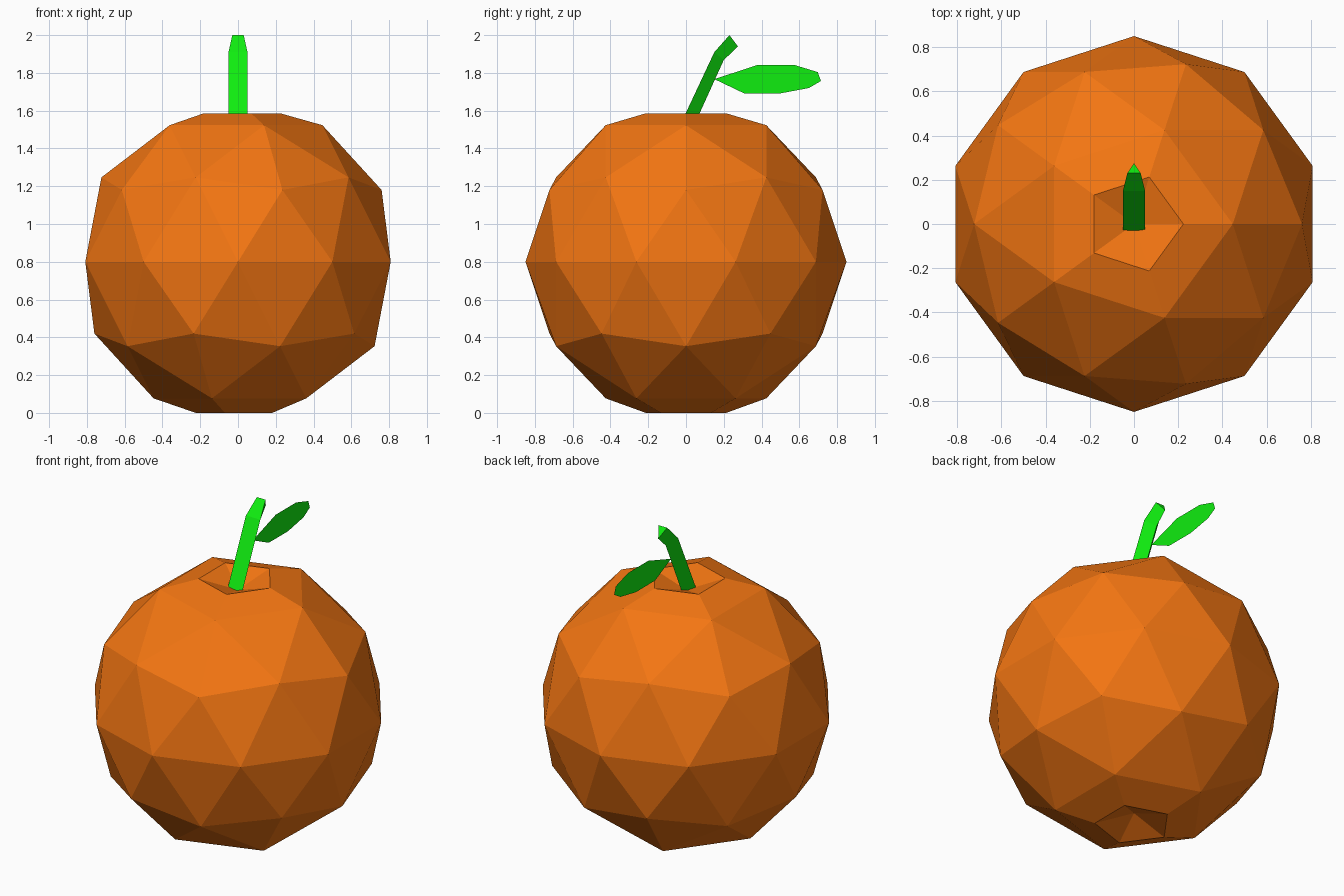
import bpy, bmesh
from mathutils import Matrix

if "Cube" in bpy.data.objects:
    bpy.data.objects.remove(bpy.data.objects["Cube"])


def material(name, color):
    mat = bpy.data.materials.new(name)
    mat.diffuse_color = color
    mat.use_nodes = True
    mat.node_tree.nodes["Principled BSDF"].inputs["Base Color"].default_value = mat.diffuse_color
    return mat


def finish(name, bm, mat):
    bmesh.ops.recalc_face_normals(bm, faces=bm.faces)
    mesh = bpy.data.meshes.new(name)
    bm.to_mesh(mesh)
    bm.free()
    mesh.materials.append(mat)
    obj = bpy.data.objects.new(name, mesh)
    bpy.context.collection.objects.link(obj)
    return obj


orange = material("orange_peel", (0.9, 0.18, 0.006, 1))
green = material("green", (0.005, 0.85, 0.005, 1))

# Fruit: low-poly sphere with a five-sided dimple at each pole
bm = bmesh.new()
bmesh.ops.create_icosphere(bm, subdivisions=2, radius=0.85,
                           matrix=Matrix.Translation((0, 0, 0.8)))
for pick, rim_z, pit_z in ((max, 1.586, 1.515), (min, 0.0, 0.075)):
    pole = pick(bm.verts, key=lambda v: v.co.z)
    bmesh.ops.subdivide_edges(bm, edges=list(pole.link_edges), cuts=1)
    pole = pick(bm.verts, key=lambda v: v.co.z)
    for e in pole.link_edges:
        e.other_vert(pole).co.z = rim_z
    pole.co.z = pit_z
finish("fruit", bm, orange)

# Stem: triangular section (half width, front y, front z, back y, back z)
sections = [(0.05, -0.042, 1.50, 0.033, 1.50),
            (0.05, 0.15, 1.91, 0.20, 1.868),
            (0.03, 0.23, 2.00, 0.275, 1.94)]
bm = bmesh.new()
rings = [[bm.verts.new(p) for p in ((-w, fy, fz), (w, fy, fz), (0, by, bz))]
         for w, fy, fz, by, bz in sections]
for a, b in zip(rings, rings[1:]):
    for i in range(3):
        j = (i + 1) % 3
        bm.faces.new((a[i], a[j], b[j], b[i]))
bm.faces.new(rings[0])
bm.faces.new(rings[-1])
finish("stem", bm, green)

# Leaf: one flat upright blade growing from the back of the stem
outline = [(0.15, 1.767), (0.307, 1.692), (0.497, 1.691), (0.651, 1.72),
           (0.714, 1.757), (0.698, 1.804), (0.577, 1.841), (0.376, 1.841)]
bm = bmesh.new()
bm.faces.new([bm.verts.new((-0.002, y, z)) for y, z in outline])
finish("leaf", bm, green)
